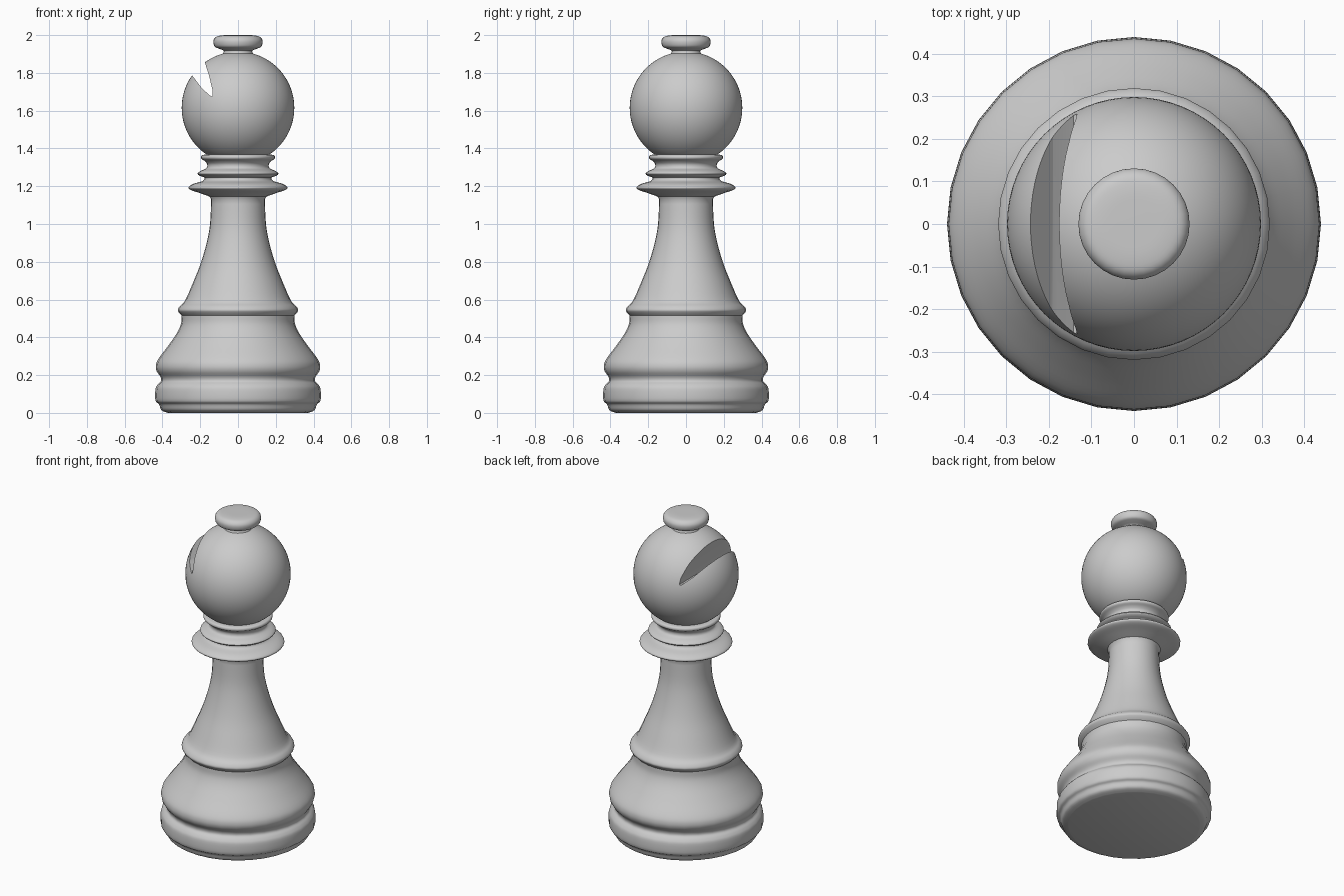
import bpy, bmesh, math
from mathutils import Vector

if "Cube" in bpy.data.objects:
    bpy.data.objects.remove(bpy.data.objects["Cube"])


def spline(points, steps=4):
    """Smooth a run of (radius, height) points with a Catmull-Rom curve."""
    p = [Vector(q) for q in points]
    p = [p[0]] + p + [p[-1]]
    out = []
    for a, b, c, d in zip(p, p[1:], p[2:], p[3:]):
        for i in range(steps):
            t = i / steps
            out.append(0.5 * (2 * b + (c - a) * t + (2 * a - 5 * b + 4 * c - d) * t ** 2
                              + (3 * b - a - 3 * c + d) * t ** 3))
    return out + [p[-1]]


def lathe(name, profile, sides):
    """Revolve a profile about z, capping both open ends."""
    bm = bmesh.new()
    rings = [[bm.verts.new((r * math.cos(2 * math.pi * i / sides),
                            r * math.sin(2 * math.pi * i / sides), z))
              for i in range(sides)] for r, z in profile]
    for lo, hi in zip(rings, rings[1:]):
        for i in range(sides):
            j = (i + 1) % sides
            bm.faces.new((lo[i], lo[j], hi[j], hi[i]))
    bm.faces.new(rings[0][::-1])
    bm.faces.new(rings[-1])
    return finish(name, bm)


def finish(name, bm):
    bmesh.ops.recalc_face_normals(bm, faces=bm.faces)
    me = bpy.data.meshes.new(name)
    bm.to_mesh(me)
    bm.free()
    ob = bpy.data.objects.new(name, me)
    bpy.context.collection.objects.link(ob)
    return ob


def smooth(ob):
    bpy.ops.object.select_all(action='DESELECT')
    ob.select_set(True)
    bpy.context.view_layer.objects.active = ob
    bpy.ops.object.shade_smooth_by_angle(angle=math.radians(40))


# Base, stem and collars
base = [(0.37, 0.0), (0.405, 0.014), (0.418, 0.045), (0.437, 0.065), (0.437, 0.125),
        (0.425, 0.15), (0.408, 0.168), (0.41, 0.19), (0.43, 0.22), (0.435, 0.25),
        (0.422, 0.285), (0.37, 0.355), (0.325, 0.42), (0.302, 0.47), (0.298, 0.51)]
stem = [(0.298, 0.515), (0.312, 0.53), (0.319, 0.545), (0.308, 0.565), (0.28, 0.595),
        (0.238, 0.69), (0.198, 0.79), (0.166, 0.9), (0.148, 1.0), (0.142, 1.13)]
collars = [(0.15, 1.145), (0.2, 1.163), (0.25, 1.18), (0.262, 1.195), (0.235, 1.213),
           (0.187, 1.228), (0.177, 1.245), (0.2, 1.254), (0.214, 1.266), (0.2, 1.28),
           (0.168, 1.295), (0.163, 1.315), (0.175, 1.332), (0.195, 1.347),
           (0.192, 1.363), (0.17, 1.368)]
smooth(lathe("turned_body", spline(base) + spline(stem) + spline(collars), 32))

# Round head
R, cz = 0.298, 1.615
a0, a1 = -math.radians(57), math.radians(77)
arc = [(R * math.cos(a0 + (a1 - a0) * i / 40), cz + R * math.sin(a0 + (a1 - a0) * i / 40))
       for i in range(41)]
head = lathe("head", arc, 64)

# Slanted wedge slot cut right through the head
wedge = [(-0.142, 1.675), (-0.134, 1.679), (-0.136, 1.712), (-0.153, 1.785),
         (-0.176, 1.857), (-0.21, 1.97), (-0.36, 1.92), (-0.245, 1.79), (-0.19, 1.717)]
bm = bmesh.new()
face = bm.faces.new([bm.verts.new((x, -0.5, z)) for x, z in wedge])
new = bmesh.ops.extrude_face_region(bm, geom=[face])["geom"]
bmesh.ops.translate(bm, vec=(0, 1, 0), verts=[v for v in new if isinstance(v, bmesh.types.BMVert)])
cutter = finish("slot_cutter", bm)
cutter.hide_render = True
mod = head.modifiers.new("slot", 'BOOLEAN')
mod.operation, mod.solver, mod.object = 'DIFFERENCE', 'EXACT', cutter
bpy.context.view_layer.objects.active = head
bpy.ops.object.modifier_apply(modifier=mod.name)
bpy.data.objects.remove(cutter)
smooth(head)

# Button finial
knob = [(0.08, 1.9), (0.076, 1.918), (0.1, 1.928), (0.122, 1.938), (0.13, 1.957),
        (0.128, 1.977), (0.112, 1.993), (0.08, 1.999), (0.04, 2.0)]
smooth(lathe("finial", spline(knob), 32))
